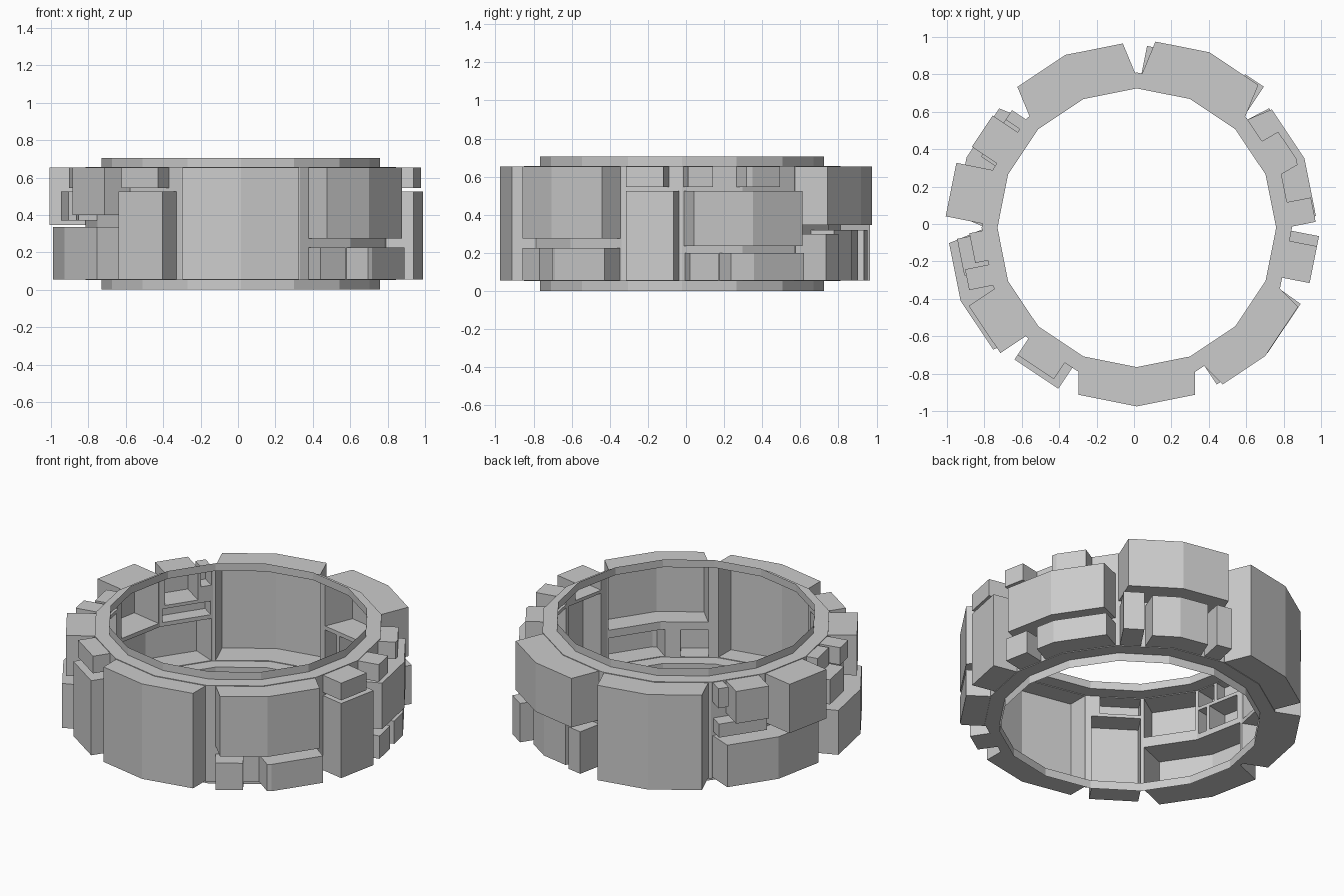
import bpy, bmesh, math
from mathutils import Vector

if "Cube" in bpy.data.objects:
    bpy.data.objects.remove(bpy.data.objects["Cube"])

SIDES = 16
CX, CY = 0.015, -0.02          # ring centre in the frame
R_BAND, R_LIP = 0.83, 0.745
Z0, Z1, HEIGHT = 0.052, 0.657, 0.705
LO, HI = 0.056, 0.653          # lowest and highest block edges
EPS = 1e-5


def on_ring(s, r, z):
    """Point on the 16-gon; s counts facets from +x, fractions run along a facet."""
    k = math.floor(s)
    f = s - k
    a, b = (math.radians(360 / SIDES * i) for i in (k, k + 1))
    return Vector((CX + r * ((1 - f) * math.cos(a) + f * math.cos(b)),
                   CY + r * ((1 - f) * math.sin(a) + f * math.sin(b)), z))


def finish(name, bm):
    bmesh.ops.remove_doubles(bm, verts=bm.verts, dist=EPS)
    me = bpy.data.meshes.new(name)
    bm.to_mesh(me)
    bm.free()
    ob = bpy.data.objects.new(name, me)
    bpy.context.collection.objects.link(ob)


def quad(bm, *pts):
    bm.faces.new([bm.verts.new(p) for p in pts])


def steps(s0, s1):
    inner = [k for k in range(math.floor(s0), math.ceil(s1) + 1) if s0 < k < s1]
    return [s0] + inner + [s1]


all_blocks = []


def blocks(name, specs):
    """Hollow blocks pushed straight out of the band: (start, end, z low, z high, depth)."""
    bm = bmesh.new()
    for s0, s1, za, zb, depth in specs:
        all_blocks.append((s0, s1, za, zb))
        ss = steps(s0, s1)
        # mean facet normal of the panel
        n = on_ring(s1, 1, 0) - on_ring(s0, 1, 0)
        if len(ss) == 4 or (s1 - s0 > 1.5):
            mid = math.radians(360 / SIDES * round((s0 + s1) / 2))
            push = Vector((math.cos(mid), math.sin(mid), 0)) * depth
        else:
            push = Vector((n.y, -n.x, 0)).normalized() * depth
        for a, b in zip(ss, ss[1:]):
            p, q = on_ring(a, R_BAND, za), on_ring(b, R_BAND, za)
            r, t = on_ring(b, R_BAND, zb), on_ring(a, R_BAND, zb)
            quad(bm, p + push, q + push, r + push, t + push)
            quad(bm, p, q, q + push, p + push)
            quad(bm, t + push, r + push, r, t)
        p, t = on_ring(s0, R_BAND, za), on_ring(s0, R_BAND, zb)
        quad(bm, p, p + push, t + push, t)
        p, t = on_ring(s1, R_BAND, za), on_ring(s1, R_BAND, zb)
        quad(bm, p + push, p, t, t + push)
    finish(name, bm)


# Right side blocks
blocks("right_blocks", [
    (0.03, 1.97, 0.235, 0.525, 0.14),
    (0.90, 1.54, 0.545, HI, 0.10),
    (0.02, 0.43, 0.545, HI, 0.13),
    (0.05, 0.52, LO, 0.20, 0.13),
    (0.62, 1.97, LO, 0.20, 0.13)])

# Back right blocks
blocks("back_right_blocks", [
    (2.03, 3.91, 0.345, HI, 0.185),
    (2.05, 2.42, LO, 0.30, 0.19),
    (2.50, 3.55, LO, 0.32, 0.13),
    (3.62, 3.92, LO, 0.32, 0.15)])

# Back left block
blocks("back_left_block", [(4.03, 5.95, LO, HI, 0.17)])

# Left back blocks
blocks("left_back_blocks", [
    (6.03, 7.97, LO, 0.32, 0.155),
    (6.03, 6.22, 0.53, HI, 0.09),
    (6.28, 6.90, 0.45, HI, 0.16),
    (6.04, 6.95, 0.345, 0.43, 0.09),
    (7.03, 7.93, 0.345, HI, 0.20)])

# Left front blocks
blocks("left_front_blocks", [
    (8.03, 9.97, LO, 0.335, 0.19),
    (9.03, 9.97, 0.40, HI, 0.165),
    (8.10, 8.72, 0.37, 0.525, 0.14),
    (8.78, 8.97, 0.37, 0.525, 0.10),
    (8.05, 8.55, 0.545, HI, 0.07),
    (8.62, 8.97, 0.545, HI, 0.13)])

# Front left blocks
blocks("front_left_blocks", [
    (10.03, 10.90, LO, 0.525, 0.135),
    (10.03, 10.75, 0.545, HI, 0.105)])

# Front block
blocks("front_block", [(11.02, 12.98, LO, HI, 0.125)])

# Front right blocks
blocks("front_right_blocks", [
    (13.16, 14.98, 0.275, HI, 0.14),
    (13.16, 13.65, LO, 0.225, 0.12),
    (13.92, 14.97, LO, 0.225, 0.14)])

# Right front blocks
blocks("right_front_blocks", [
    (15.16, 15.95, LO, 0.525, 0.15),
    (15.16, 15.78, 0.545, HI, 0.15)])

# Thin band, left open behind every hollow block
bm = bmesh.new()
for k in range(SIDES):
    near = [b for b in all_blocks if b[0] < k + 1 and b[1] > k]
    ss = sorted({float(k), k + 1.0} | {s for b in near for s in b[:2] if k < s < k + 1})
    zs = sorted({Z0, Z1} | {z for b in near for z in b[2:]})
    for a, b in zip(ss, ss[1:]):
        for za, zb in zip(zs, zs[1:]):
            ms, mz = (a + b) / 2, (za + zb) / 2
            if not any(o[0] < ms < o[1] and o[2] < mz < o[3] for o in near):
                quad(bm, on_ring(a, R_BAND, za), on_ring(b, R_BAND, za),
                     on_ring(b, R_BAND, zb), on_ring(a, R_BAND, zb))
finish("band", bm)

# Flat flange and upright lip at the top and bottom
for name, zf, ze in (("bottom_lip", Z0, 0.0), ("top_lip", Z1, HEIGHT)):
    bm = bmesh.new()
    for k in range(SIDES):
        rows = [(on_ring(k, r, z), on_ring(k + 1, r, z))
                for r, z in ((R_BAND, zf), (R_LIP, zf), (R_LIP, ze))]
        for (a, b), (c, d) in zip(rows, rows[1:]):
            if ze > zf:
                quad(bm, a, b, d, c)
            else:
                quad(bm, c, d, b, a)
    finish(name, bm)
